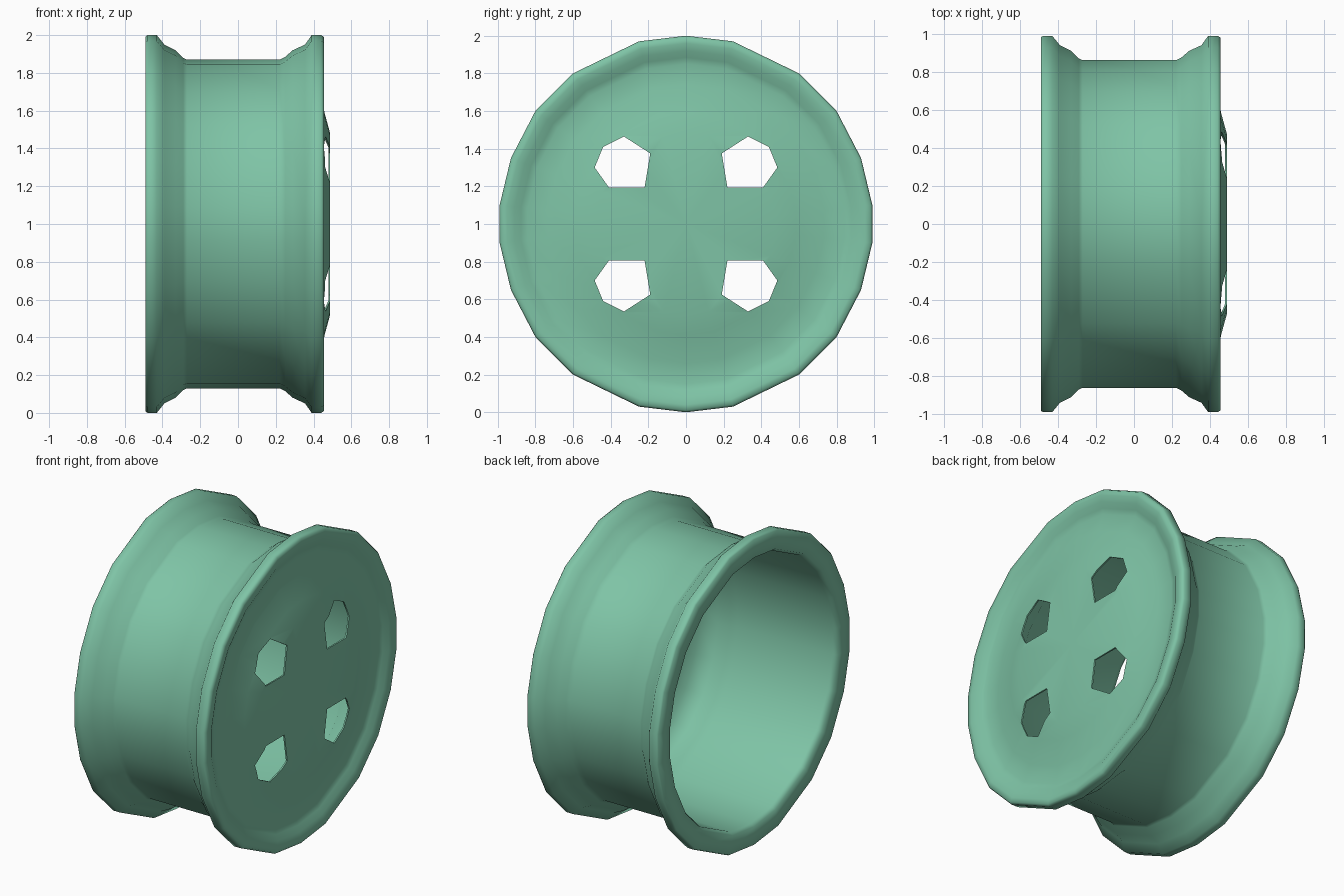
import bpy, bmesh
from math import radians, hypot

if "Cube" in bpy.data.objects:
    bpy.data.objects.remove(bpy.data.objects["Cube"])

# uneven 22-sided outline, unit radius (y, z), mirrored from one quadrant
quad = [(.25, .97), (.60, .80), (.80, .60), (.93, .35), (.99, .10)]
right = [(0, 1)] + quad + [(y, -z) for y, z in reversed(quad)] + [(0, -1)]
outline = right + [(-y, z) for y, z in reversed(right[1:-1])]

# closed wall section (x, radius): face centre, lip, barrel, back lip, inside, back of face
profile = [(.488, 0), (.488, .48), (.458, .59), (.43, .74), (.418, .85), (.428, .885),
           (.447, .92), (.455, .96), (.455, .99), (.44, 1), (.39, 1),
           (.355, .95), (.29, .92), (.25, .885), (.22, .87),
           (-.27, .87), (-.29, .88), (-.33, .92), (-.39, .95), (-.43, 1), (-.478, 1),
           (-.49, .993), (-.49, .875), (-.46, .858), (.22, .85), (.25, .82), (.33, .81),
           (.42, .74), (.448, .59), (.478, .48), (.478, 0)]


def make_object(name, bm):
    bmesh.ops.recalc_face_normals(bm, faces=bm.faces)
    me = bpy.data.meshes.new(name)
    bm.to_mesh(me)
    bm.free()
    ob = bpy.data.objects.new(name, me)
    bpy.context.collection.objects.link(ob)
    return ob


# wheel rim with face
bm = bmesh.new()
rings = []
for x, r in profile:
    if r == 0:
        rings.append([bm.verts.new((x, 0, 1))] * len(outline))
    else:
        rings.append([bm.verts.new((x, r * y, 1 + r * z)) for y, z in outline])
n = len(outline)
for a, b in zip(rings, rings[1:]):
    for i in range(n):
        j = (i + 1) % n
        bm.faces.new(list(dict.fromkeys([a[i], a[j], b[j], b[i]])))
rim = make_object("wheel_rim", bm)

# four six-sided window cutters
hole = [(.19, .375), (.33, .465), (.44, .41), (.485, .30), (.41, .195), (.22, .195)]
bm = bmesh.new()
for sy in (1, -1):
    for sz in (1, -1):
        f = bm.faces.new([bm.verts.new((.2, sy * y, 1 + sz * z)) for y, z in hole])
        ext = bmesh.ops.extrude_face_region(bm, geom=[f], use_keep_orig=True)
        for v in ext["geom"]:
            if isinstance(v, bmesh.types.BMVert):
                v.co.x = .7
cutter = make_object("window_cutter", bm)
cutter.hide_render = True

mod = rim.modifiers.new("windows", 'BOOLEAN')
mod.operation = 'DIFFERENCE'
mod.solver = 'EXACT'
mod.object = cutter
bpy.context.view_layer.objects.active = rim
rim.select_set(True)
bpy.ops.object.modifier_apply(modifier=mod.name)
bpy.data.objects.remove(cutter)
bpy.ops.object.shade_smooth_by_angle(angle=radians(65))

# green paint
paint = bpy.data.materials.new("green_paint")
paint.diffuse_color = (.21, .55, .38, 1)
paint.use_nodes = True
paint.node_tree.nodes["Principled BSDF"].inputs["Base Color"].default_value = paint.diffuse_color
rim.data.materials.clear()
rim.data.materials.append(paint)
